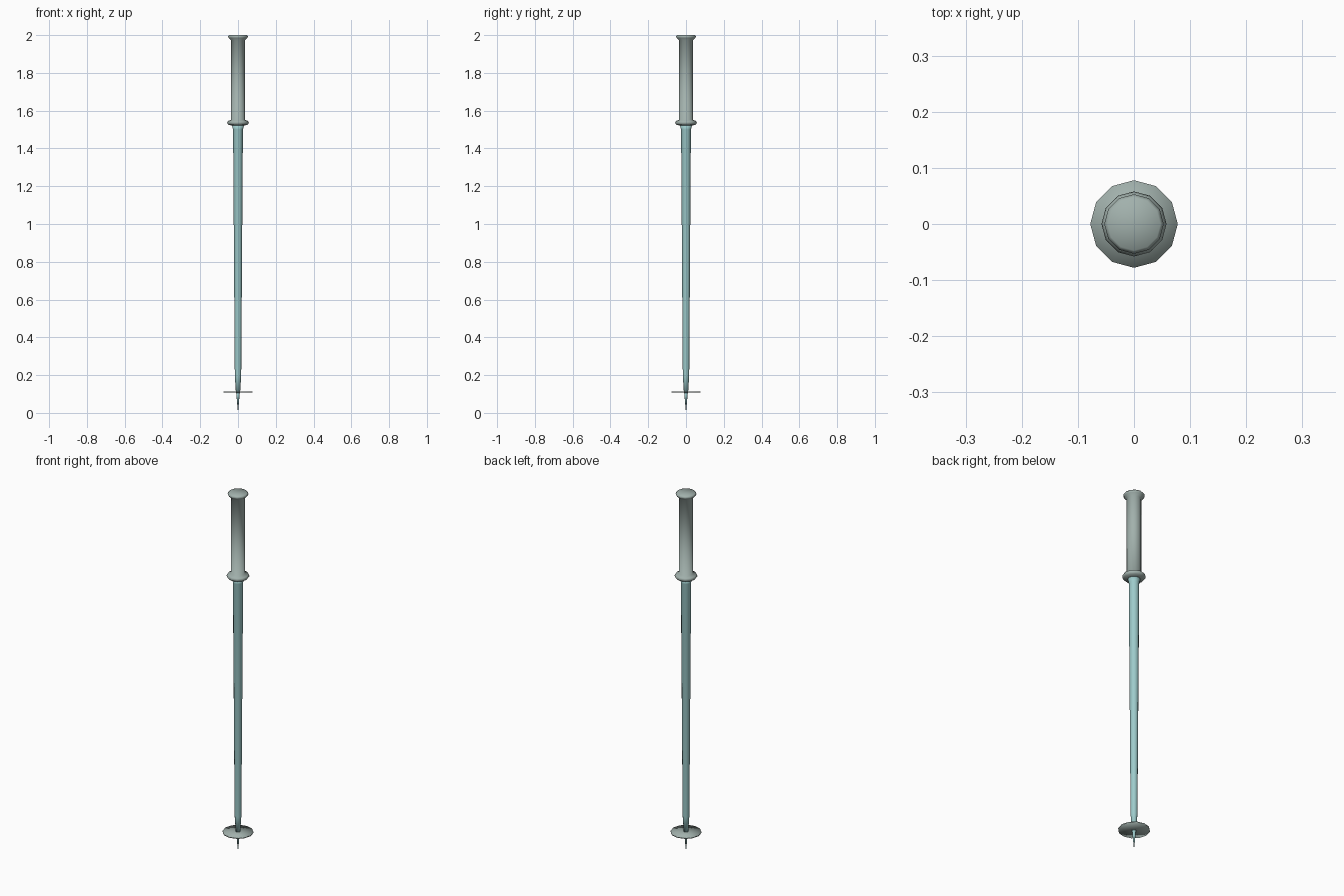
import bpy, bmesh, math

if "Cube" in bpy.data.objects:
    bpy.data.objects.remove(bpy.data.objects["Cube"])


def material(name, rgb):
    m = bpy.data.materials.new(name)
    m.diffuse_color = (*rgb, 1.0)
    m.use_nodes = True
    m.node_tree.nodes["Principled BSDF"].inputs["Base Color"].default_value = m.diffuse_color
    return m


grey = material("soft grey", (0.36, 0.44, 0.415))
teal = material("pale teal", (0.34, 0.60, 0.60))


def lathe(name, profile, mat, sides=12):
    """Spin a (radius, z) profile about z; radius 0 makes a pole point."""
    bm = bmesh.new()
    rings = []
    for r, z in profile:
        if r == 0:
            rings.append([bm.verts.new((0, 0, z))] * sides)
        else:
            rings.append([bm.verts.new((r * math.cos(math.tau * i / sides),
                                        r * math.sin(math.tau * i / sides), z))
                          for i in range(sides)])
    for a, b in zip(rings, rings[1:]):
        for i in range(sides):
            j = (i + 1) % sides
            quad = list(dict.fromkeys((a[i], a[j], b[j], b[i])))
            f = bm.faces.new(quad)
            f.smooth = True
    bmesh.ops.recalc_face_normals(bm, faces=bm.faces)
    me = bpy.data.meshes.new(name)
    bm.to_mesh(me)
    bm.free()
    me.materials.append(mat)
    ob = bpy.data.objects.new(name, me)
    bpy.context.collection.objects.link(ob)
    return ob


# Grip with lower flange and flared cap
lathe("grip", [(0, 1.52), (0.029, 1.52), (0.050, 1.525), (0.058, 1.535),
               (0.053, 1.545), (0.036, 1.552), (0.036, 1.972),
               (0.050, 1.985), (0.053, 1.993), (0.047, 2.0), (0, 2.0)], grey)

# Tapered shaft with a small collar below the flange
lathe("shaft", [(0, 0.105), (0.011, 0.105), (0.017, 0.2),
                (0.026, 1.5), (0.032, 1.522), (0, 1.522)], teal)

# Thin round basket
lathe("basket", [(0, 0.108), (0.078, 0.108), (0.078, 0.114), (0, 0.114)], grey)

# Pointed tip
lathe("tip", [(0, 0.0), (0.008, 0.09), (0.010, 0.112), (0, 0.112)], teal)
